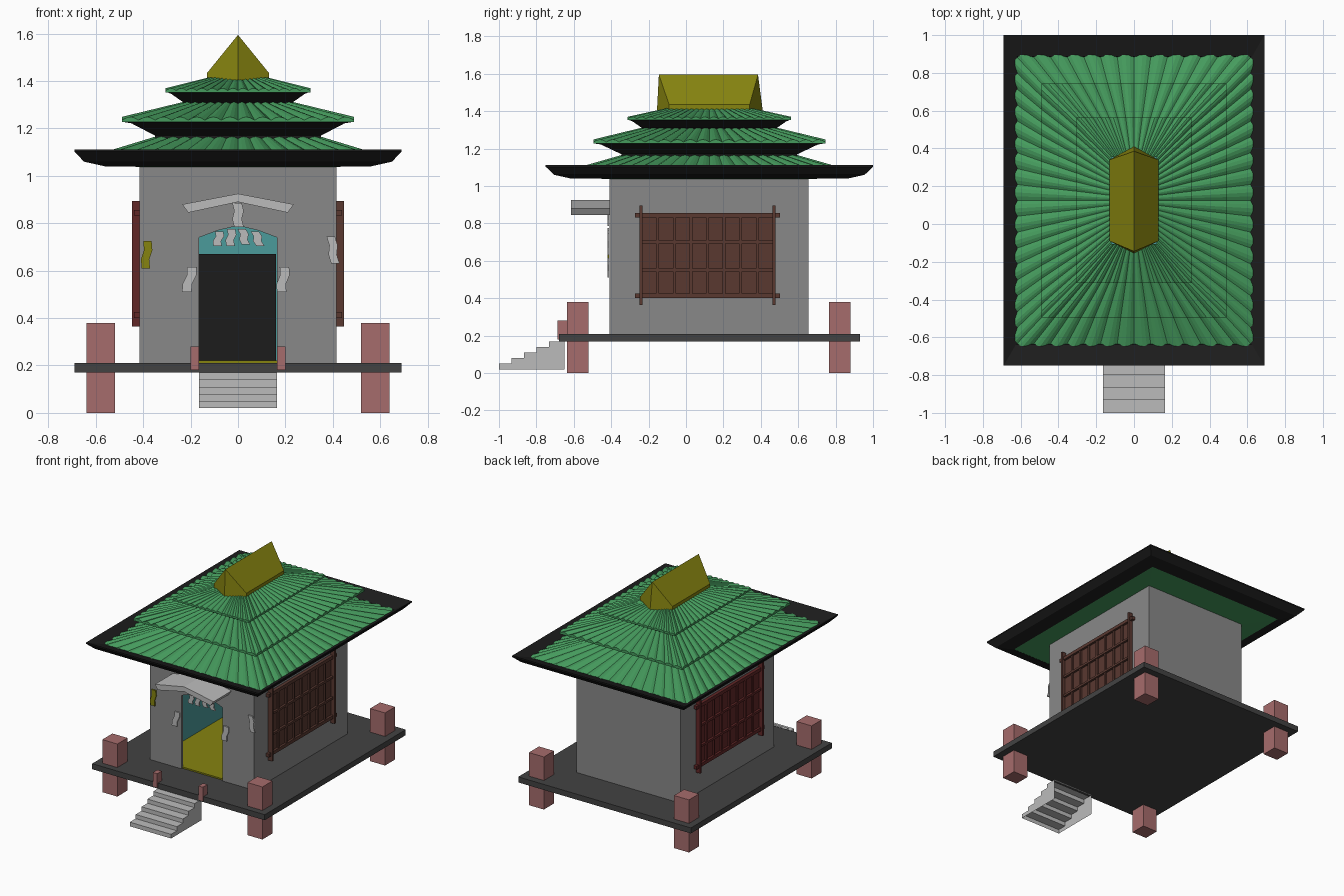
import bpy, bmesh, math

if "Cube" in bpy.data.objects:
    bpy.data.objects.remove(bpy.data.objects["Cube"])

CY = 0.125  # depth centre of roof and walls


def mat(name, r, g, b):
    m = bpy.data.materials.new(name)
    m.diffuse_color = (r, g, b, 1)
    m.use_nodes = True
    m.node_tree.nodes["Principled BSDF"].inputs["Base Color"].default_value = m.diffuse_color
    return m


GREEN = mat("green_tile", 0.06, 0.33, 0.11)
BLACK = mat("black", 0.012, 0.012, 0.012)
STONE = mat("dark_stone", 0.055, 0.055, 0.055)
PINK = mat("pink_post", 0.38, 0.15, 0.15)
GOLD = mat("gold", 0.24, 0.23, 0.005)
TEAL = mat("teal", 0.07, 0.33, 0.33)
BROWN = mat("brown_wood", 0.10, 0.04, 0.03)
RED = mat("red_wood", 0.12, 0.02, 0.02)
WALL = mat("wall_grey", 0.25, 0.25, 0.25)
PAPER = mat("pale", 0.5, 0.5, 0.5)


def make(name, verts, faces, m):
    me = bpy.data.meshes.new(name)
    me.from_pydata(verts, [], faces)
    bm = bmesh.new()
    bm.from_mesh(me)
    bmesh.ops.recalc_face_normals(bm, faces=bm.faces)
    bm.to_mesh(me)
    bm.free()
    ob = bpy.data.objects.new(name, me)
    bpy.context.collection.objects.link(ob)
    if m:
        me.materials.append(m)
    return ob


def prism(name, pts, axis, a, b, m, skip=()):
    """Extrude a 2D outline along x (pts = y,z) or y (pts = x,z)."""
    n = len(pts)
    put = (lambda p, d: (d, *p)) if axis == 'x' else (lambda p, d: (p[0], d, p[1]))
    verts = [put(p, d) for d in (a, b) for p in pts]
    faces = [tuple(range(n)), tuple(range(2 * n - 1, n - 1, -1))]
    faces += [(i, (i + 1) % n, (i + 1) % n + n, i + n) for i in range(n) if i not in skip]
    return make(name, verts, faces, m)


def box(name, x0, x1, y0, y1, z0, z1, m):
    return prism(name, [(x0, z0), (x1, z0), (x1, z1), (x0, z1)], 'y', y0, y1, m)


def rings(name, prof, m, closed=False):
    """Loft rectangles (half x, half y, z) around the roof centre."""
    verts, faces, k = [], [], len(prof)
    for hx, hy, z in prof:
        verts += [(sx * hx, CY + sy * hy, z) for sx, sy in ((-1, -1), (1, -1), (1, 1), (-1, 1))]
    for r in range(k if closed else k - 1):
        q = (r + 1) % k
        for i in range(4):
            j = (i + 1) % 4
            faces.append((r * 4 + i, r * 4 + j, q * 4 + j, q * 4 + i))
    return make(name, verts, faces, m)


def tiles(name, outer, inner, m, bump=0.014, nx=14, ny=18, seg=4):
    """Fan of rounded tile rows from an outer to an inner rectangle."""
    corners = [(-1, -1), (1, -1), (1, 1), (-1, 1)]
    params = []
    for s in range(4):
        c, d = corners[s], corners[(s + 1) % 4]
        n = (ny if s % 2 else nx) * seg
        for i in range(n):
            t = i / n
            params.append((c[0] + (d[0] - c[0]) * t, c[1] + (d[1] - c[1]) * t,
                           abs(math.sin(math.pi * i / seg))))
    rows = [(outer, 0, -0.008), (outer, bump, 0), (inner, bump * 0.6, 0)]
    verts = [(u * r[0], CY + v * r[1], r[2] + off + h * w)
             for r, h, off in rows for u, v, w in params]
    n = len(params)
    faces = [(k * n + i, k * n + (i + 1) % n, (k + 1) * n + (i + 1) % n, (k + 1) * n + i)
             for k in range(2) for i in range(n)]
    return make(name, verts, faces, m)


# Platform and corner posts
box("platform", -0.69, 0.69, -0.68, 0.93, 0.17, 0.21, STONE)
for sx in (-1, 1):
    for y in (-0.635, 0.765):
        xs = sorted((sx * 0.52, sx * 0.64))
        box("corner_post", *xs, y, y + 0.115, 0, 0.38, PINK)
    xs = sorted((sx * 0.165, sx * 0.2))
    box("stair_post", *xs, -0.687, -0.635, 0.18, 0.28, PINK)

# Stairs, hollow beneath and behind
prof = []
for i in range(5):
    y, z = -1 + 0.067 * i, 0.05 + 0.03 * i
    prof += [(y, z - 0.03), (y, z)]
prof += [(-0.65, 0.17), (-0.65, 0.02)]
prism("stairs", prof, 'x', -0.165, 0.165, PAPER, skip=(10, 11))

# Walls with arched doorway
arch = [(-0.165, 0.2), (-0.165, 0.74), (-0.085, 0.77), (0, 0.79),
        (0.085, 0.77), (0.165, 0.74), (0.165, 0.2)]
prism("front_wall", [(-0.415, 0.2)] + arch + [(0.415, 0.2), (0.415, 1.08), (-0.415, 1.08)],
      'y', -0.41, -0.39, WALL)
box("back_wall", -0.415, 0.415, 0.635, 0.655, 0.2, 1.08, WALL)
for s in (-1, 1):
    box("side_wall", *sorted((s * 0.395, s * 0.415)), -0.39, 0.635, 0.2, 1.08, WALL)
    box("side_lining", *sorted((s * 0.39, s * 0.395)), -0.39, 0.635, 0.21, 1.03, TEAL)
box("back_lining", -0.39, 0.39, 0.63, 0.635, 0.21, 1.03, TEAL)
box("ceiling", -0.39, 0.39, -0.39, 0.635, 1.03, 1.04, TEAL)
box("room_floor", -0.395, 0.395, -0.4, 0.635, 0.205, 0.22, GOLD)
box("dark_back_panel", -0.165, 0.16, 0.615, 0.63, 0.22, 0.67, BLACK)

# Lattice screens on both sides
for s, m in ((1, BROWN), (-1, RED)):
    def bar(name, d0, d1, y0, y1, z0, z1):
        box(name, *sorted((s * d0, s * d1)), y0, y1, z0, z1, m)
    bar("lattice_panel", 0.412, 0.422, -0.24, 0.47, 0.41, 0.85)
    for z in (0.413, 0.55, 0.70, 0.845):
        edge = z < 0.5 or z > 0.8
        e, h = (0.033, 0.012) if edge else (0, 0.008)
        bar("lattice_rail", 0.412, 0.438, -0.24 - e, 0.47 + e, z - h, z + h)
    for i in range(9):
        y = -0.24 + i * 0.08875
        e = 0.04 if i in (0, 8) else 0
        bar("lattice_upright", 0.412, 0.448 if e else 0.433, y - 0.008, y + 0.008,
            0.405 - e, 0.855 + e)

# Door canopy
prism("door_canopy", [(-0.235, 0.88), (-0.21, 0.845), (0, 0.89), (0.21, 0.845),
                      (0.235, 0.88), (0, 0.925)], 'y', -0.615, -0.41, PAPER)

# Hanging paper strips: x, top z, length, width, slant
strips = [(0, 0.885, 0.10, 0.04, 0.0), (-0.075, 0.765, 0.06, 0.035, -0.015),
          (-0.025, 0.775, 0.07, 0.035, -0.01), (0.02, 0.775, 0.065, 0.035, 0.01),
          (0.075, 0.765, 0.06, 0.035, 0.015), (-0.19, 0.615, 0.105, 0.04, -0.03),
          (0.2, 0.615, 0.105, 0.04, -0.02), (0.395, 0.745, 0.115, 0.035, 0.012),
          (-0.378, 0.725, 0.115, 0.035, -0.015)]
for k, (x, z, h, w, sl) in enumerate(strips):
    left, right = [], []
    for i in range(4):
        cx = x + sl * i / 3 + (0.004 if i % 2 else -0.004)
        left.append((cx - w / 2, z - h * i / 3))
        right.append((cx + w / 2, z - h * i / 3))
    prism("paper_strip", left + right[::-1], 'y', -0.42, -0.411, GOLD if k == 8 else PAPER)

# Eaves and three roof tiers
rings("lower_eave", [(0.56, 0.74, 1.04), (0.65, 0.83, 1.06), (0.69, 0.875, 1.103),
                     (0.69, 0.875, 1.112), (0.625, 0.7625, 1.075)], BLACK, closed=True)
rings("soffit", [(0.41, 0.525, 1.038), (0.565, 0.745, 1.042)], GREEN)
tiles("lower_roof", (0.63, 0.77, 1.066), (0.34, 0.46, 1.16), GREEN)
rings("middle_eave", [(0.345, 0.4675, 1.14), (0.35, 0.47, 1.17), (0.45, 0.58, 1.222),
                      (0.487, 0.617, 1.228)], BLACK)
tiles("middle_roof", (0.49, 0.62, 1.235), (0.225, 0.355, 1.305), GREEN)
rings("upper_eave", [(0.225, 0.355, 1.29), (0.23, 0.36, 1.31), (0.28, 0.41, 1.345),
                     (0.302, 0.434, 1.355)], BLACK)
tiles("upper_roof", (0.305, 0.4375, 1.36), (0.12, 0.23, 1.41), GREEN, bump=0.01)

# Golden ridge cap: pointed-ended gable
base = [(0, -0.155), (0.13, -0.09), (0.13, 0.34), (0, 0.41), (-0.13, 0.34), (-0.13, -0.09)]
top = [(0, -0.145, 1.595), (0.13, -0.09, 1.435), (0.13, 0.34, 1.435),
       (0, 0.385, 1.595), (-0.13, 0.34, 1.435), (-0.13, -0.09, 1.435)]
faces = [tuple(range(6)), (6, 7, 8, 9), (6, 9, 10, 11)]
faces += [(i, (i + 1) % 6, (i + 1) % 6 + 6, i + 6) for i in range(6)]
make("ridge_cap", [(x, y, 1.405) for x, y in base] + top, faces, GOLD)
